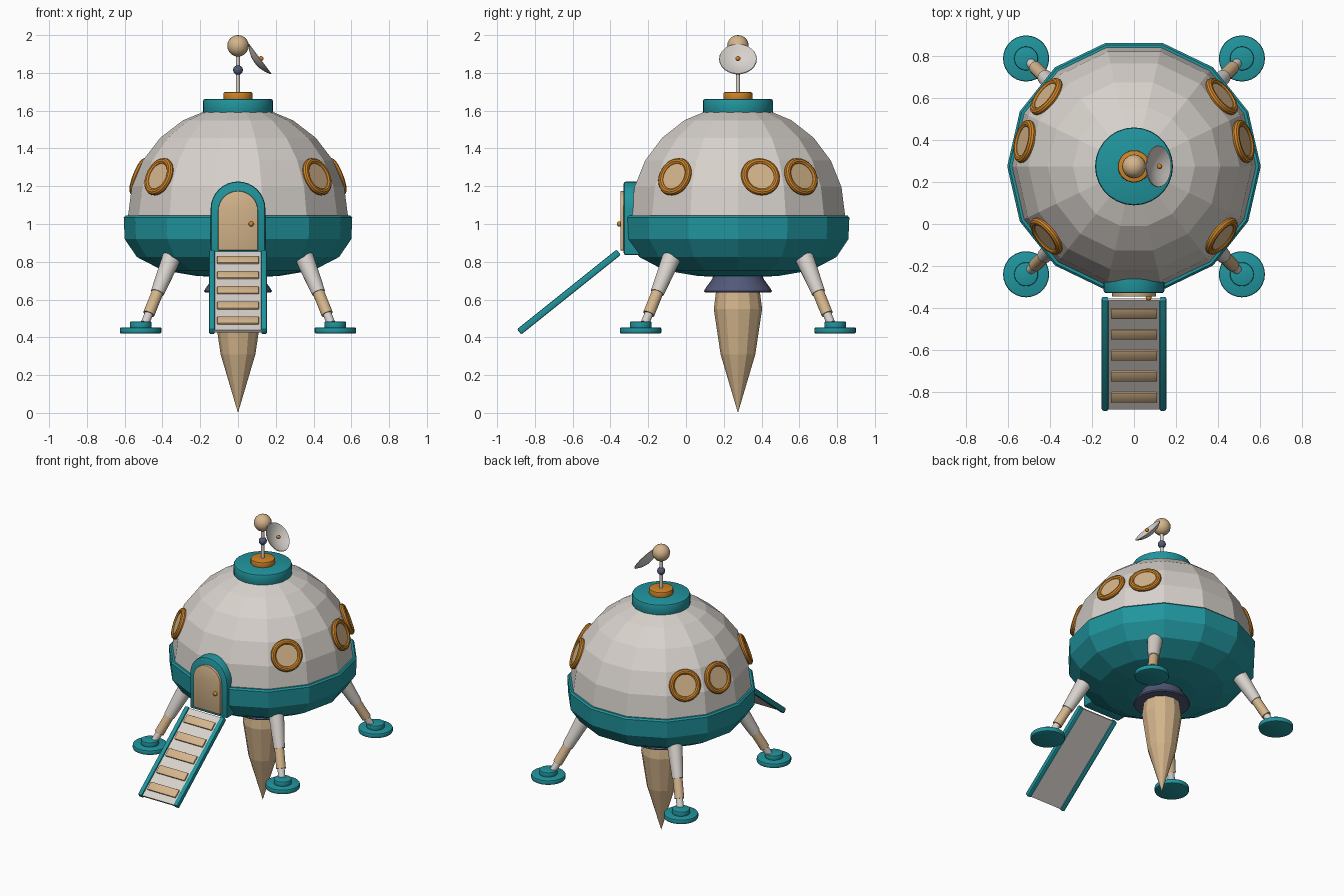
import bpy, bmesh, math
from mathutils import Vector, Matrix

if "Cube" in bpy.data.objects:
    bpy.data.objects.remove(bpy.data.objects["Cube"])

CY = 0.275  # y of the body axis


def material(name, r, g, b):
    m = bpy.data.materials.new(name)
    m.use_nodes = True
    m.diffuse_color = (r, g, b, 1)
    bsdf = next(n for n in m.node_tree.nodes if n.type == 'BSDF_PRINCIPLED')
    bsdf.inputs["Base Color"].default_value = (r, g, b, 1)
    return m


TEAL = material("teal", 0.015, 0.30, 0.34)
WHITE = material("warm white", 0.68, 0.64, 0.60)
TAN = material("tan", 0.66, 0.46, 0.26)
ORANGE = material("orange", 0.62, 0.23, 0.02)
SLATE = material("slate blue", 0.085, 0.10, 0.19)


def finish(name, bm, mat, matrix=Matrix(), smooth=True, bevel=0.0):
    """Turn a bmesh into a shaded object."""
    bmesh.ops.remove_doubles(bm, verts=bm.verts, dist=1e-5)
    bmesh.ops.recalc_face_normals(bm, faces=bm.faces)
    if bevel:
        edges = [e for e in bm.edges if e.calc_face_angle(0) > 0.7]
        bmesh.ops.bevel(bm, geom=edges, offset=bevel, segments=2,
                        profile=0.5, affect='EDGES')
    mesh = bpy.data.meshes.new(name)
    bm.to_mesh(mesh)
    bm.free()
    mesh.materials.append(mat)
    if smooth:
        mesh.shade_smooth()
        mesh.set_sharp_from_angle(angle=math.radians(35))
    ob = bpy.data.objects.new(name, mesh)
    ob.matrix_world = matrix
    bpy.context.scene.collection.objects.link(ob)
    return ob


def aim(loc, direction=(0, 0, 1)):
    """Matrix at loc whose z axis follows direction."""
    rot = Vector(direction).to_track_quat('Z', 'Y').to_matrix().to_4x4()
    return Matrix.Translation(loc) @ rot


def lathe(name, profile, mat, matrix=Matrix.Translation((0, CY, 0)),
          segs=24, smooth=True, bevel=0.0):
    """Spin (radius, height) points about local z."""
    bm = bmesh.new()
    vs = [bm.verts.new((r, 0, z)) for r, z in profile]
    es = [bm.edges.new(p) for p in zip(vs, vs[1:])]
    bmesh.ops.spin(bm, geom=vs + es, cent=(0, 0, 0), axis=(0, 0, 1),
                   angle=math.tau, steps=segs, use_merge=True)
    return finish(name, bm, mat, matrix, smooth, bevel)


def disc(name, r, z0, z1, mat, matrix=Matrix.Translation((0, CY, 0)), bevel=0.0, segs=28):
    return lathe(name, [(0, z0), (r, z0), (r, z1), (0, z1)], mat, matrix, segs, True, bevel)


def ball(name, r, loc, mat):
    bm = bmesh.new()
    bmesh.ops.create_uvsphere(bm, u_segments=16, v_segments=10, radius=r)
    return finish(name, bm, mat, Matrix.Translation(loc))


def ring(name, major, minor, mat, matrix):
    n = 10
    pts = [(major + minor * math.cos(math.tau * i / n),
            minor * math.sin(math.tau * i / n)) for i in range(n + 1)]
    return lathe(name, pts, mat, matrix, 28)


def box(name, size, mat, matrix, bevel=0.0):
    bm = bmesh.new()
    bmesh.ops.create_cube(bm, size=1)
    bmesh.ops.scale(bm, vec=size, verts=bm.verts)
    return finish(name, bm, mat, matrix, True, bevel)


def arch(name, half, bottom, spring, y_front, y_back, mat, bevel):
    """Round-topped slab facing the front."""
    steps = 16
    pts = [(half, bottom)]
    pts += [(half * math.cos(math.pi * i / steps), spring + half * math.sin(math.pi * i / steps))
            for i in range(steps + 1)]
    pts.append((-half, bottom))
    bm = bmesh.new()
    face = bm.faces.new([bm.verts.new((x, y_front, z)) for x, z in pts])
    out = bmesh.ops.extrude_face_region(bm, geom=[face])["geom"]
    bmesh.ops.translate(bm, vec=(0, y_back - y_front, 0),
                        verts=[g for g in out if isinstance(g, bmesh.types.BMVert)])
    return finish(name, bm, mat, bevel=bevel)


# Faceted dome and lower hull
R, CZ = 0.582, 1.045
dome = [(R * math.cos(math.radians(a)), CZ + R * math.sin(math.radians(a)))
        for a in range(0, 91, 15)]
lathe("dome", dome, WHITE, segs=14, smooth=False)
hull = [(0, 1.04), (0.595, 1.045), (0.605, 1.035), (0.6, 0.92), (0.535, 0.825),
        (0.4, 0.755), (0.22, 0.725), (0, 0.715)]
lathe("lower_hull", hull, TEAL, segs=14, smooth=False)

# Roof cap and mast
disc("roof_cap", 0.186, 1.58, 1.662, TEAL, bevel=0.012)
disc("mast_base", 0.077, 1.65, 1.698, ORANGE, bevel=0.008)
disc("mast", 0.011, 1.69, 1.92, WHITE, segs=12)
ball("mast_joint", 0.026, (0, CY, 1.815), SLATE)
ball("mast_ball", 0.057, (0, CY, 1.943), TAN)

# Dish with a feed bead, tipped to the left side
dish = [(0, -0.03), (0.035, -0.026), (0.07, -0.014), (0.1, 0.004),
        (0.098, 0.008), (0.07, -0.006), (0.035, -0.018), (0, -0.022)]
lathe("dish", dish, WHITE, aim((0.112, CY, 1.87), (0.8, 0, 0.6)))
ball("dish_feed", 0.013, (0.122, CY, 1.876), ORANGE)

# Portholes, centred on dome facets
for side in (1, -1):
    for k, label in ((-1.5, "front"), (0.5, "middle"), (1.5, "back")):
        a, e = math.tau * k / 14, math.radians(21)
        n = Vector((side * math.cos(a) * math.cos(e), math.sin(a) * math.cos(e), math.sin(e)))
        m = aim(Vector((0, CY, CZ)) + n * 0.573, n)
        tag = label + ("_left" if side > 0 else "_right")
        ring("porthole_ring_" + tag, 0.087, 0.018, ORANGE, m)
        disc("porthole_glass_" + tag, 0.08, -0.03, 0.008, TAN, m)

# Doorway
arch("door_frame", 0.145, 0.835, 1.08, -0.33, -0.2, TEAL, 0.012)
arch("door", 0.105, 0.86, 1.07, -0.347, -0.3, TAN, 0.004)
ball("door_knob", 0.014, (0.07, -0.352, 1.0), ORANGE)

# Boarding ramp
slope = math.atan(0.8)
ramp = Matrix.Translation((0, -0.62, 0.64)) @ Matrix.Rotation(slope, 4, 'X')
box("ramp_plank", (0.27, 0.665, 0.016), WHITE, ramp)
for side, tag in ((1, "left"), (-1, "right")):
    box("ramp_rail_" + tag, (0.032, 0.675, 0.036), TEAL,
        ramp @ Matrix.Translation((side * 0.138, 0, 0)), 0.008)
for i in range(5):
    box("ramp_slat_%d" % (i + 1), (0.22, 0.058, 0.016), TAN,
        ramp @ Matrix.Translation((0, (i - 2) * 0.128, 0.01)), 0.004)

# Four splayed legs with round feet
for sx in (1, -1):
    for sy in (1, -1):
        tag = ("back" if sy > 0 else "front") + ("_left" if sx > 0 else "_right")
        top = Vector((sx * 0.34, CY + sy * 0.34, 0.85))
        foot = Vector((sx * 0.492, CY + sy * 0.492, 0.475))
        length = (foot - top).length
        m = aim(top, foot - top)

        def tube(part, r0, r1, t0, t1, mat):
            a, b = t0 * length, t1 * length
            lathe(part + tag, [(0, a), (r0, a), (r1, b), (0, b)], mat, m, 20)

        tube("leg_upper_", 0.052, 0.036, 0, 0.57, WHITE)
        tube("leg_sleeve_", 0.031, 0.031, 0.55, 0.87, TAN)
        tube("leg_neck_", 0.023, 0.023, 0.85, 1, WHITE)
        base = Matrix.Translation((sx * 0.515, CY + sy * 0.515, 0))
        disc("foot_pad_" + tag, 0.11, 0.42, 0.453, TEAL, base, 0.008)
        disc("foot_collar_" + tag, 0.057, 0.445, 0.484, TEAL, base, 0.006)

# Engine nozzle and flame
lathe("nozzle", [(0, 0.74), (0.13, 0.74), (0.135, 0.71), (0.168, 0.665), (0.18, 0.645),
                 (0.175, 0.638), (0, 0.638)], SLATE)
lathe("flame", [(0, 0.66), (0.115, 0.65), (0.128, 0.55), (0.092, 0.31), (0, 0)],
      TAN, segs=12, smooth=False)
